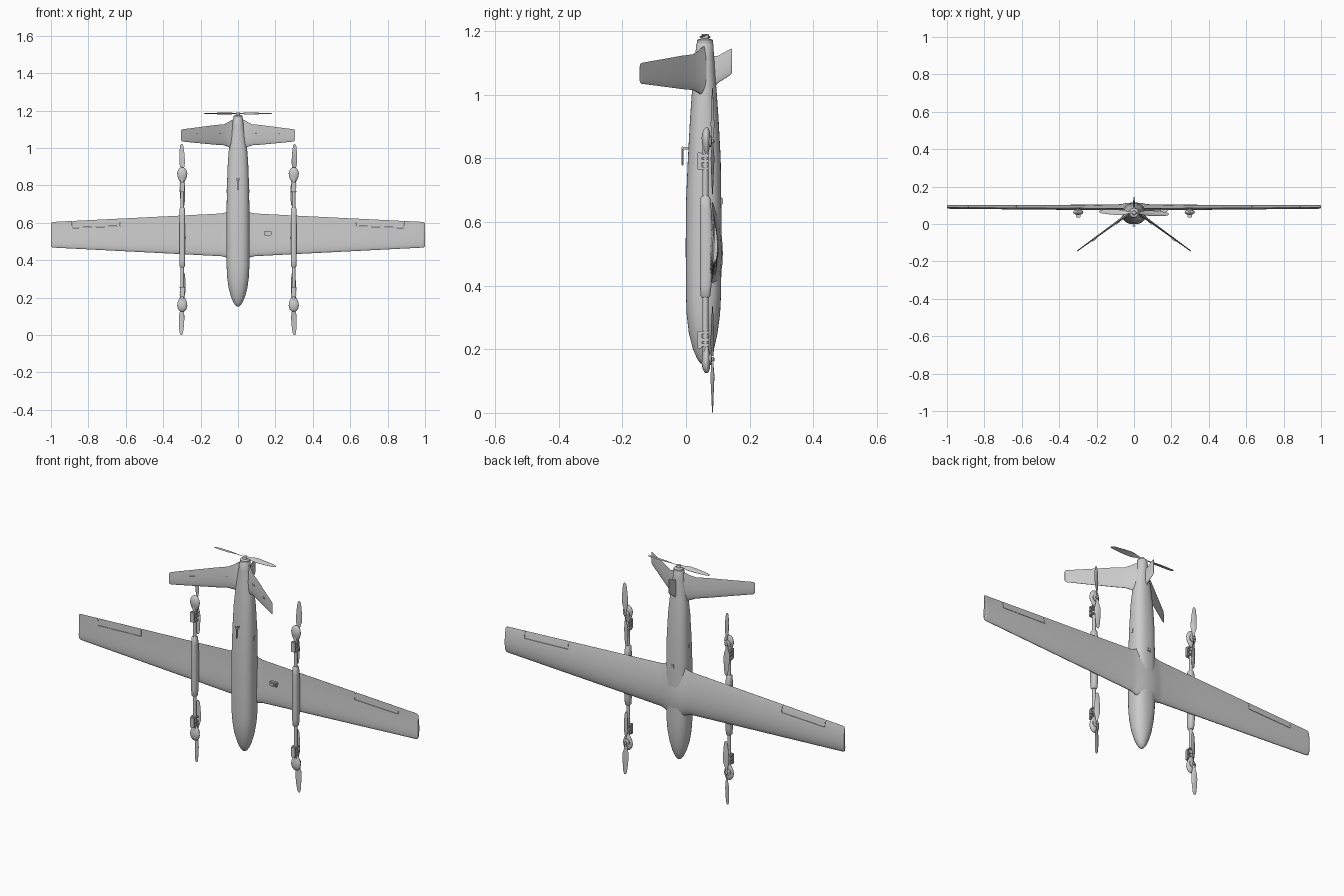
import bpy, bmesh
from math import cos, sin, pi, radians, copysign, sqrt
from mathutils import Vector, Matrix

if "Cube" in bpy.data.objects:
    bpy.data.objects.remove(bpy.data.objects["Cube"])


def loft(name, ring_sets, matrix=None):
    """Skin one or more lists of equal-sized rings into a closed mesh."""
    bm = bmesh.new()
    for rings in ring_sets:
        vs = [[bm.verts.new(p) for p in r] for r in rings]
        n = len(vs[0])
        for a, b in zip(vs, vs[1:]):
            for i in range(n):
                j = (i + 1) % n
                bm.faces.new((a[i], a[j], b[j], b[i]))
        bm.faces.new(vs[0])
        bm.faces.new(vs[-1])
    bmesh.ops.recalc_face_normals(bm, faces=bm.faces)
    me = bpy.data.meshes.new(name)
    bm.to_mesh(me)
    bm.free()
    ob = bpy.data.objects.new(name, me)
    if matrix:
        me.transform(matrix)
    bpy.context.collection.objects.link(ob)
    return ob


def oval(z, w, y0, y1, x=0, n=32, power=2.0):
    """Horizontal superellipse ring."""
    out = []
    for i in range(n):
        c, s = cos(2 * pi * i / n), sin(2 * pi * i / n)
        out.append(Vector((x + w * copysign(abs(c) ** (2 / power), c),
                           (y0 + y1) / 2 + (y1 - y0) / 2 * copysign(abs(s) ** (2 / power), s), z)))
    return out


def foil(origin, chord_dir, normal, chord, thick, camber=0.0, n=14):
    """Aerofoil ring: leading edge at origin."""
    o, d, nn = Vector(origin), Vector(chord_dir), Vector(normal).normalized()
    pts = []
    for i in range(2 * n):
        a = pi * (i + 0.5) / n
        c = (1 + cos(a)) / 2
        t = 5 * thick * (.2969 * sqrt(c) - .126 * c - .3516 * c * c + .2843 * c ** 3 - .1015 * c ** 4)
        side = 1 if i < n else -1
        pts.append(o + d * (c * chord) + nn * chord * (side * t + camber * 4 * c * (1 - c)))
    return pts


def box(name, loc, size, bevel=0.0015):
    bm = bmesh.new()
    bmesh.ops.create_cube(bm, size=1, matrix=Matrix.Translation(loc) @ Matrix.Diagonal((*size, 1)))
    if bevel:
        bmesh.ops.bevel(bm, geom=bm.edges[:], offset=bevel, segments=2, affect='EDGES')
    me = bpy.data.meshes.new(name)
    bm.to_mesh(me)
    bm.free()
    ob = bpy.data.objects.new(name, me)
    bpy.context.collection.objects.link(ob)
    return ob


def turned(name, profile, matrix):
    """Round part from (height, radius) pairs along local z."""
    return loft(name, [[oval(h, r, -r, r, n=24) for h, r in profile]], matrix)


def propeller(name, radius, matrix, hand=1):
    """Two twisted blades along local x, turning about local z."""
    stations = [(.06, .010, 40), (.16, .014, 34), (.32, .029, 24), (.5, .031, 17),
                (.75, .026, 12), (.93, .019, 9), (1, .009, 8)]
    sets = []
    for turn in (0, pi):
        rot = Matrix.Rotation(turn, 3, 'Z')
        rings = []
        for f, chord, pitch in stations:
            a = radians(pitch) * hand
            d, nn = Vector((0, cos(a), sin(a))), Vector((0, -sin(a), cos(a)))
            o = Vector((f * radius, 0, 0)) - d * chord * .45
            rings.append([rot @ p for p in foil(o, d, nn, chord, .12, .04, 8)])
        sets.append(rings)
    return loft(name, sets, matrix)


Z = (0, 0, 1)

# Fuselage, nose down: height, half width, belly y, back y, squareness
body = [(.152, .004, .052, .060, 2), (.157, .012, .044, .068, 2), (.172, .023, .034, .077, 2),
        (.20, .036, .022, .088, 2), (.25, .050, .009, .099, 2.1), (.31, .058, .002, .107, 2.3),
        (.37, .061, 0, .110, 2.5), (.52, .062, -.001, .112, 2.5), (.66, .061, 0, .111, 2.5),
        (.80, .059, .006, .109, 2.5), (.93, .054, .013, .102, 2.4), (1.0, .048, .018, .097, 2.2),
        (1.06, .040, .024, .092, 2.1), (1.12, .031, .029, .088, 2), (1.158, .026, .032, .086, 2),
        (1.165, .022, .037, .082, 2)]
loft("fuselage", [[oval(z, w, a, b, n=48, power=p) for z, w, a, b, p in body]])

# Main wing, with thicker root fairing: x, leading z, trailing z, y, thickness
half = [(0, .395, .685, .084, .165), (.045, .403, .672, .083, .16), (.065, .415, .656, .083, .145),
        (.09, .421, .650, .083, .135), (.30, .432, .639, .084, .13), (.985, .467, .605, .088, .14),
        (.995, .469, .603, .089, .125), (1.0, .475, .598, .090, .09)]
span = [(-s[0], *s[1:]) for s in half[:0:-1]] + half
wing = loft("wing", [[foil((x, y, a), Z, (0, 1, 0), b - a, t, .03, 20) for x, a, b, y, t in span]])

# Aileron gaps cut through the wing
for s in (-1, 1):
    for x0, z0, x1, z1 in ((.63, .583, .885, .573), (.63, .583, .6315, .64), (.885, .573, .8865, .63)):
        d = Vector((x1 - x0, 0, z1 - z0)).normalized()
        q = Vector((-d.z, 0, d.x)) * .0009
        rings = []
        for p in (Vector((x0, 0, z0)), Vector((x1, 0, z1))):
            r = [p + q + Vector((0, .05, 0)), p - q + Vector((0, .05, 0)),
                 p - q + Vector((0, .14, 0)), p + q + Vector((0, .14, 0))]
            rings.append([Vector((v.x * s, v.y, v.z)) for v in r])
        cutter = loft("aileron_cutter", [rings])
        cutter.hide_render = True
        m = wing.modifiers.new("gap", 'BOOLEAN')
        m.operation, m.object, m.solver = 'DIFFERENCE', cutter, 'EXACT'
        bpy.context.view_layer.objects.active = wing
        bpy.ops.object.modifier_apply(modifier=m.name)
        bpy.data.objects.remove(cutter)

# Drooping tail planes: x, leading z, trailing z, thickness
tail = [(.015, .985, 1.155, .20), (.035, .993, 1.150, .17), (.05, 1.005, 1.139, .14),
        (.075, 1.014, 1.127, .115), (.12, 1.017, 1.123, .10), (.297, 1.034, 1.100, .09),
        (.303, 1.038, 1.097, .07), (.305, 1.043, 1.092, .05)]
for s, side in ((-1, "left"), (1, "right")):
    ty = lambda x: .066 - (x - .015) * .728
    nrm = Vector((s * .589, .81, 0)).normalized()
    loft(side + "_tail_plane", [[foil((s * x, ty(x), a), Z, nrm, b - a, t) for x, a, b, t in tail]])
    # Tail control horns
    for x in (.09, .215):
        horn = box(side + "_tail_horn", (0, 0, 0), (.026, .006, .004), .001)
        horn.matrix_world = (Matrix.Translation(Vector((s * x, ty(x), 1.078)) - nrm * .006)
                             @ Matrix.Rotation(-s * radians(36), 4, 'Z'))

# Dorsal fin: y, leading z, trailing z
fin = [(.065, 1.0, 1.13, .16), (.088, 1.018, 1.122, .13), (.10, 1.036, 1.122, .11),
       (.138, 1.060, 1.143, .09), (.143, 1.066, 1.145, .07), (.145, 1.076, 1.143, .05)]
loft("dorsal_fin", [[foil((0, y, a), Z, (1, 0, 0), b - a, t) for y, a, b, t in fin]])

# Pusher motor and propeller at the tail end
turned("pusher_motor", [(1.158, .024), (1.163, .025), (1.172, .025), (1.174, .020), (1.176, .012),
                        (1.181, .012), (1.188, .010), (1.19, .006)], Matrix.Translation((0, .06, 0)))
propeller("pusher_propeller", .186,
          Matrix.Translation((0, .06, 1.184)) @ Matrix.Rotation(radians(-2.5), 4, 'Z'))

# Lift booms under the wing
for s, side in ((-1, "left"), (1, "right")):
    bx = s * .298
    sleeve = [(.362, .010, .050, .072), (.368, .014, .046, .076), (.40, .0155, .044, .080),
              (.52, .016, .044, .086), (.64, .0155, .044, .080), (.676, .014, .046, .076),
              (.682, .010, .050, .072)]
    loft(side + "_boom_sleeve", [[oval(z, w, a, b, bx, 24, 2.8) for z, w, a, b in sleeve]])
    turned(side + "_boom_rod", [(.14, .009), (.88, .009)], Matrix.Translation((bx, .061, 0)))
    for end, zc, out in (("front", .168, -1), ("rear", .853, 1)):
        nm = f"{side}_{end}_"
        # Teardrop motor pod, blunt end outwards
        pod = [(.043, .007), (.039, .015), (.028, .023), (.012, .027), (-.004, .026),
               (-.020, .020), (-.034, .013), (-.043, .009)]
        loft(nm + "motor_pod", [[oval(zc + out * h, r, .066 - r * .62, .066 + r * .40, bx, 24)
                                 for h, r in pod]])
        # Upright motor and hub
        up = Matrix.Translation((bx, 0, zc)) @ Matrix.Rotation(radians(-90), 4, 'X')
        turned(nm + "motor", [(.065, .018), (.078, .018), (.080, .015), (.081, .007), (.087, .007),
                              (.089, .004)], up)
        # Speed controller and clamps inboard of the pod
        box(nm + "speed_controller", (bx, .043, zc - out * .062), (.022, .014, .055), .002)
        for k in (.045, .062, .085):
            box(nm + "clamp", (bx, .060, zc - out * k), (.030, .024, .010), .002)
        # Lift propeller, blades in line with the boom
        spin = Matrix.Rotation(radians(90 + s * out * 1.5), 4, 'Z')
        propeller(nm + "propeller", .167, Matrix.Translation((bx, .083, zc))
                  @ Matrix.Rotation(radians(-90), 4, 'X') @ spin, s * out)

# Airspeed probe under the belly
box("probe_stem", (0, .0, .832), (.008, .026, .008))
box("probe_head", (0, -.011, .832), (.020, .005, .010))
turned("probe_tube", [(.778, .002), (.782, .003), (.832, .003)], Matrix.Translation((0, -.011, 0)))

# Sensor under the right wing and receiver on the back
box("wing_sensor", (.160, .074, .545), (.040, .022, .024), .003)
box("wing_sensor_lens", (.160, .062, .545), (.022, .006, .014), .002)
box("back_receiver", (0, .111, .665), (.022, .010, .022), .003)

# Small latches on the body flanks
for s in (-1, 1):
    for z in (.70, .77):
        box("body_latch", (s * .058, .055, z), (.006, .014, .022), .001)

# Smooth shading with crisp edges
bpy.ops.object.select_all(action='DESELECT')
for ob in bpy.context.scene.objects:
    ob.select_set(True)
bpy.context.view_layer.objects.active = wing
bpy.ops.object.shade_smooth_by_angle(angle=radians(35))
